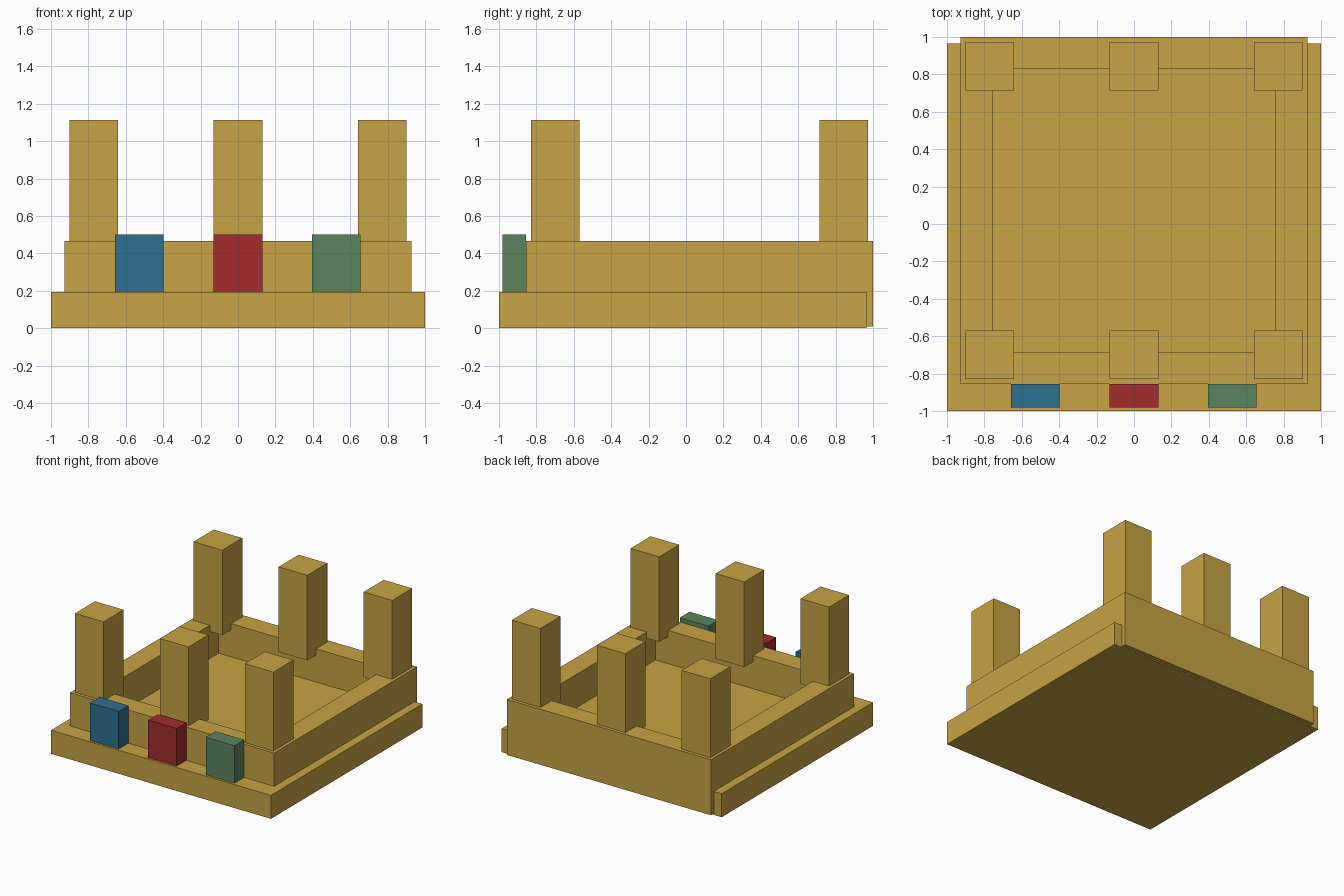
import bpy, bmesh

if "Cube" in bpy.data.objects:
    bpy.data.objects.remove(bpy.data.objects["Cube"])


def material(name, rgb):
    m = bpy.data.materials.new(name)
    m.diffuse_color = (*rgb, 1)
    m.use_nodes = True
    m.node_tree.nodes["Principled BSDF"].inputs["Base Color"].default_value = m.diffuse_color
    return m


gold = material("gold", (0.571, 0.366, 0.058))
blue = material("blue", (0.026, 0.162, 0.275))
red = material("red", (0.366, 0.025, 0.027))
green = material("green", (0.105, 0.235, 0.112))


def finish(name, bm, mat):
    bmesh.ops.recalc_face_normals(bm, faces=bm.faces)
    mesh = bpy.data.meshes.new(name)
    bm.to_mesh(mesh)
    bm.free()
    mesh.materials.append(mat)
    obj = bpy.data.objects.new(name, mesh)
    bpy.context.collection.objects.link(obj)
    return obj


def box(name, x, y, z, mat):
    """Box from (min, max) ranges."""
    bm = bmesh.new()
    bmesh.ops.create_cube(bm, size=1)
    for v in bm.verts:
        v.co = [r[0] if c < 0 else r[1] for c, r in zip(v.co, (x, y, z))]
    return finish(name, bm, mat)


def frame(name, x, y, z, thick, mat):
    """Rectangular ring of walls, open in the middle."""
    bm = bmesh.new()
    loops = []
    for t, h in ((0, z[0]), (0, z[1]), (thick, z[1]), (thick, z[0])):
        x0, x1, y0, y1 = x[0] + t, x[1] - t, y[0] + t, y[1] - t
        loops.append([bm.verts.new((px, py, h)) for px, py in
                      ((x0, y0), (x1, y0), (x1, y1), (x0, y1))])
    for k in range(4):
        a, b = loops[k], loops[(k + 1) % 4]
        for i in range(4):
            j = (i + 1) % 4
            bm.faces.new((a[i], a[j], b[j], b[i]))
    return finish(name, bm, mat)


# Base slab and the wall ring, which overhangs the slab at the back
box("base_slab", (-1, 1), (-1, 0.965), (0, 0.193), gold)
frame("wall_ring", (-0.928, 0.928), (-0.856, 1.0), (0.01, 0.466), 0.172, gold)

# Two rows of three square posts
for row, yc in (("front", -0.699), ("back", 0.843)):
    for side, xc in (("left", -0.772), ("middle", 0), ("right", 0.772)):
        box(f"{row}_{side}_post", (xc - 0.13, xc + 0.13),
            (yc - 0.13, yc + 0.13), (0.415, 1.114), gold)

# Coloured blocks on the front ledge
for name, xc, mat in (("blue_block", -0.527, blue), ("red_block", 0, red),
                      ("green_block", 0.525, green)):
    box(name, (xc - 0.13, xc + 0.13), (-0.982, -0.855), (0.19, 0.502), mat)
